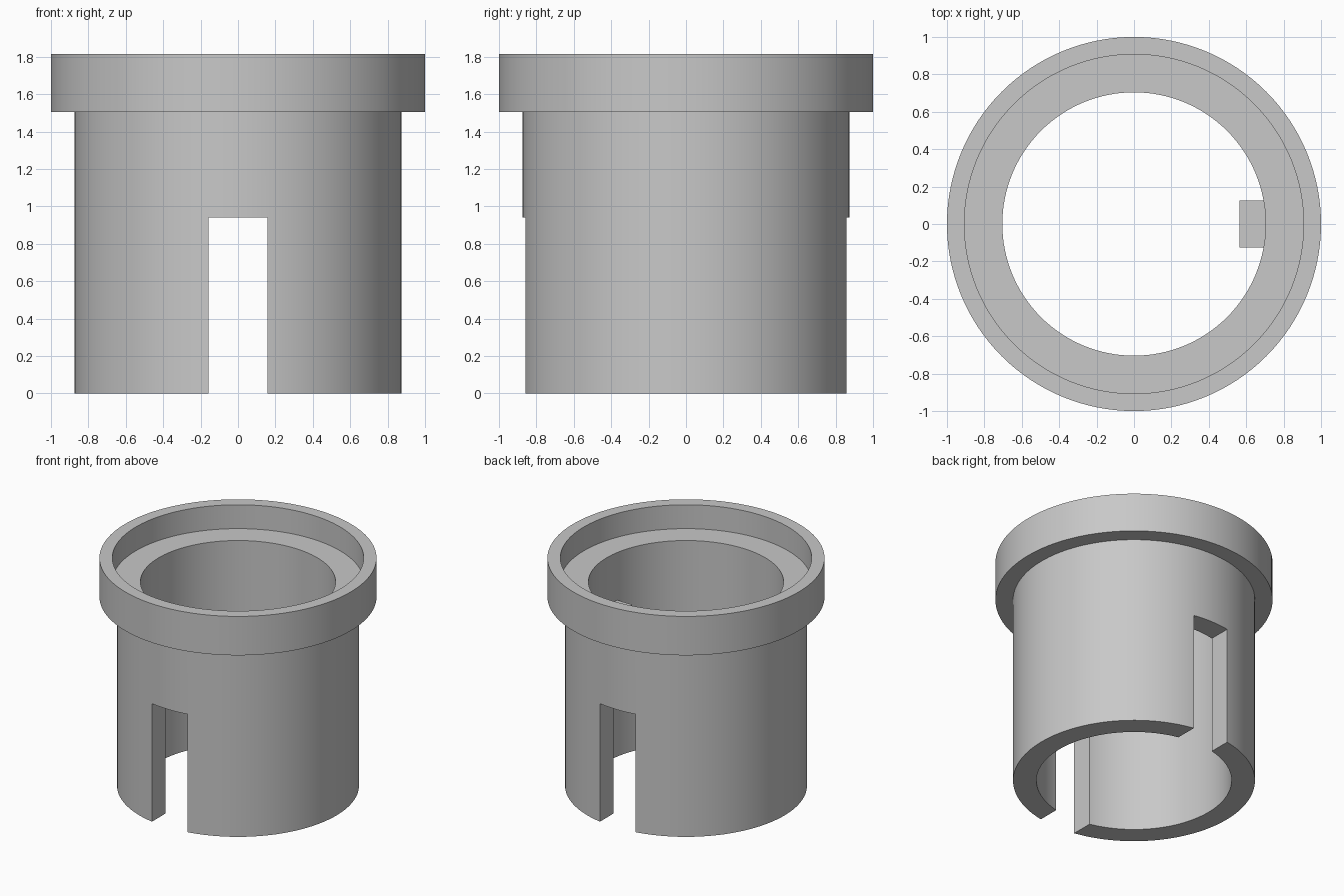
import bpy
import bmesh
import math
from mathutils import Matrix

cube = bpy.data.objects.get("Cube")
if cube:
    bpy.data.objects.remove(cube, do_unlink=True)

# Single grey finish
grey = bpy.data.materials.new("light grey")
grey.use_nodes = True
colour = (0.58, 0.58, 0.58, 1)
grey.diffuse_color = colour
grey.node_tree.nodes["Principled BSDF"].inputs["Base Color"].default_value = colour

SEGMENTS = 128
SLOT_HEIGHT = 0.94


def add_object(name, bm):
    bmesh.ops.recalc_face_normals(bm, faces=bm.faces)
    mesh = bpy.data.meshes.new(name)
    bm.to_mesh(mesh)
    bm.free()
    mesh.materials.append(grey)
    obj = bpy.data.objects.new(name, mesh)
    bpy.context.collection.objects.link(obj)
    return obj


def box(name, low, high):
    bm = bmesh.new()
    size = [h - l for l, h in zip(low, high)]
    centre = [(l + h) / 2 for l, h in zip(low, high)]
    bmesh.ops.create_cube(bm, size=1, matrix=Matrix.Translation(centre) @ Matrix.Diagonal((*size, 1)))
    return add_object(name, bm)


def lathe(name, profile):
    bm = bmesh.new()
    rings = []
    for radius, z in profile:
        angles = [2 * math.pi * i / SEGMENTS for i in range(SEGMENTS)]
        rings.append([bm.verts.new((radius * math.cos(a), radius * math.sin(a), z)) for a in angles])
    for k, ring in enumerate(rings):
        following = rings[(k + 1) % len(rings)]
        for i in range(SEGMENTS):
            j = (i + 1) % SEGMENTS
            bm.faces.new((ring[i], ring[j], following[j], following[i]))
    return add_object(name, bm)


# Flanged sleeve with a recessed seat in its top
sleeve = lathe("flanged_sleeve", [
    (0.704, 0), (0.873, 0), (0.873, 1.505), (1, 1.505),
    (1, 1.815), (0.907, 1.815), (0.907, 1.625), (0.704, 1.625),
])

# Slot through the front and back walls
cutter = box("slot_cutter", (-0.157, -1.2, -0.2), (0.157, 1.2, SLOT_HEIGHT))
cutter.hide_render = True
cut = sleeve.modifiers.new("slots", "BOOLEAN")
cut.operation = "DIFFERENCE"
cut.solver = "EXACT"
cut.object = cutter
bpy.ops.object.select_all(action="DESELECT")
bpy.context.view_layer.objects.active = sleeve
sleeve.select_set(True)
bpy.ops.object.modifier_apply(modifier=cut.name)
bpy.data.objects.remove(cutter, do_unlink=True)
bpy.ops.object.shade_smooth_by_angle(angle=math.radians(30))

# Locating key on the inner wall
box("locating_key", (0.563, -0.125, SLOT_HEIGHT), (0.75, 0.125, 1.245))
